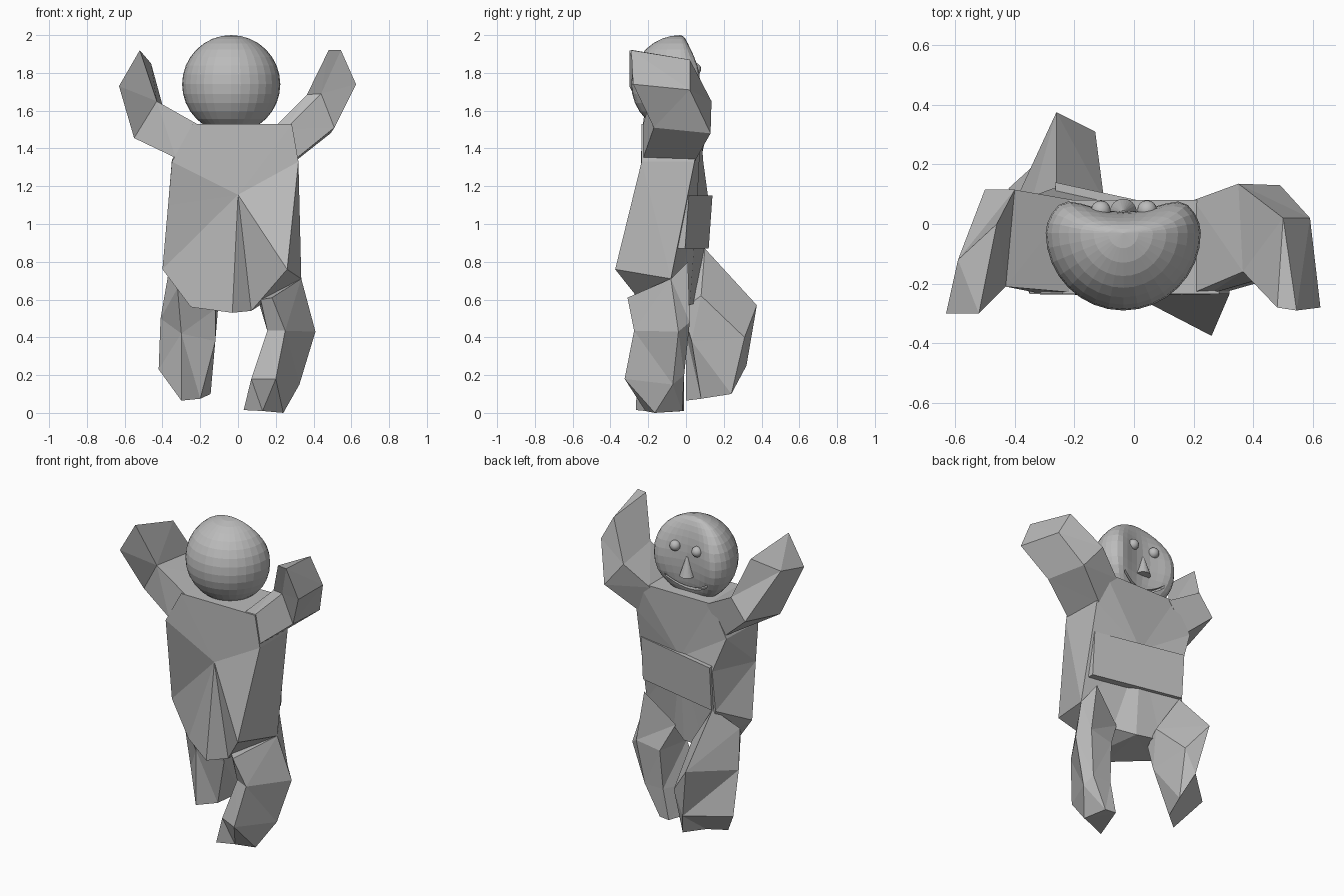
import bpy, bmesh, math
from mathutils import Vector

old = bpy.data.objects.get("Cube")
if old:
    bpy.data.objects.remove(old)

clay = bpy.data.materials.new("clay grey")
clay.use_nodes = True
GREY = (0.5, 0.5, 0.5, 1)
clay.diffuse_color = GREY
clay.node_tree.nodes["Principled BSDF"].inputs["Base Color"].default_value = GREY


def finish(name, bm):
    """Turn a bmesh into a flat-shaded object with the clay material."""
    bmesh.ops.recalc_face_normals(bm, faces=bm.faces)
    mesh = bpy.data.meshes.new(name)
    bm.to_mesh(mesh)
    bm.free()
    mesh.materials.append(clay)
    obj = bpy.data.objects.new(name, mesh)
    bpy.context.collection.objects.link(obj)
    return obj


def loft(name, rings, poles=None):
    """Skin matching cross-sections; cap the ends flat, or as fans to the poles."""
    bm = bmesh.new()
    loops = [[bm.verts.new(point) for point in ring] for ring in rings]
    for low, high in zip(loops, loops[1:]):
        for i in range(len(low)):
            j = (i + 1) % len(low)
            bm.faces.new((low[i], low[j], high[j], high[i]))
    ends = (loops[0], loops[-1])
    if poles:
        for end, pole in zip(ends, poles):
            tip = bm.verts.new(pole)
            for i in range(len(end)):
                bm.faces.new((end[i - 1], end[i], tip))
    else:
        for end in ends:
            bm.faces.new(end)
    # planar triangles keep the chiselled facets crisp
    bmesh.ops.triangulate(bm, faces=bm.faces)
    return finish(name, bm)


# Torso: two outlines joined by a band, each closed by a fan of facets
loft("torso", [
    [(-.24, -.235, 1.53), (-.35, -.235, 1.33), (-.37, -.18, 1.1), (-.4, -.1, .76),
     (-.25, -.145, .56), (-.03, -.28, .53), (.07, -.2, .54), (.26, -.375, .76),
     (.32, -.235, 1.33), (.285, -.235, 1.53)],
    [(-.24, .08, 1.53), (-.35, .09, 1.34), (-.27, .12, 1.12), (-.28, .1, .86),
     (-.16, .05, .58), (0, .02, .57), (.12, -.05, .6), (.335, -.08, .71),
     (.32, .045, 1.33), (.285, .08, 1.53)],
], poles=[(0, -.24, 1.155), (0, .06, 1.12)])

# Raised slab across the belly
belly = [(-.25, -.05), (.31, -.12), (.31, .015), (-.265, .14)]
loft("belly_slab", [[(x, y - inset, z) for x, y in belly]
                    for z, inset in ((.87, .02), (1.15, 0))])

# Arms: shoulder, elbow, hand
loft("left_arm", [
    [(.2, -.23, 1.52), (.25, -.235, 1.5), (.3, -.23, 1.34), (.3, .045, 1.33), (.2, .08, 1.52)],
    [(.365, -.16, 1.685), (.44, -.18, 1.69), (.51, -.17, 1.51), (.49, .13, 1.48), (.35, .135, 1.65)],
    [(.48, -.28, 1.92), (.545, -.29, 1.92), (.625, -.28, 1.74), (.59, .02, 1.71), (.5, .02, 1.87)],
])
loft("right_arm", [
    [(-.2, -.23, 1.52), (-.33, -.23, 1.35), (-.33, .08, 1.35), (-.2, .08, 1.52)],
    [(-.43, -.21, 1.65), (-.55, -.17, 1.455), (-.5, .115, 1.5), (-.4, .115, 1.63)],
    [(-.52, -.3, 1.92), (-.63, -.3, 1.73), (-.59, -.12, 1.76), (-.46, 0, 1.85)],
])

# Legs: hip, knee, shin and sole
loft("left_leg", [
    [(.12, -.24, .6), (.18, -.31, .61), (.335, -.08, .71), (.29, .01, .8), (.1, -.04, .62)],
    [(.155, -.23, .435), (.25, -.275, .435), (.41, -.04, .43), (.34, .02, .48), (.18, .01, .45)],
    [(.07, -.26, .18), (.2, -.325, .18), (.325, -.07, .15), (.3, -.01, .2), (.17, -.01, .2)],
    [(.03, -.265, .015), (.13, -.215, .01), (.24, -.165, 0), (.2, -.02, .01), (.13, -.01, .01)],
])
loft("right_leg", [
    [(-.37, -.02, .73), (-.32, -.1, .66), (-.12, -.02, .55), (-.1, .08, .62), (-.26, .1, .87)],
    [(-.41, .05, .5), (-.3, 0, .42), (-.12, .03, .38), (-.13, .31, .4), (-.26, .375, .57)],
    [(-.42, .12, .23), (-.3, 0, .065), (-.2, .08, .075), (-.145, .24, .1), (-.2, .32, .25)],
])

# Head: ball whose face side is pressed in between two cheeks
CENTRE = Vector((-.036, -.03, 1.74))
RADIUS = .26


def pressed(x, y):
    return y * min(.65, .27 + 9 * x * x) if y > 0 else y


bm = bmesh.new()
bmesh.ops.create_uvsphere(bm, u_segments=32, v_segments=16, radius=RADIUS)
for v in bm.verts:
    v.co.y = pressed(v.co.x, v.co.y)
bmesh.ops.translate(bm, verts=bm.verts, vec=CENTRE)
head = finish("head", bm)


def face_point(x, z):
    """Point on the pressed face at an offset from the head centre."""
    depth = math.sqrt(RADIUS ** 2 - x * x - z * z)
    return CENTRE + Vector((x, pressed(x, depth), z))


# Smile: curved slot cut into the face
slots = []
for step in range(-5, 6):
    x = step * .03
    p = face_point(x, -.18 + 2.6 * x * x)
    slots.append([p + Vector((0, y, z)) for y, z in
                  ((-.03, -.008), (.08, -.008), (.08, .008), (-.03, .008))])
cutter = loft("smile_cutter", slots)
cutter.hide_render = True
cutter.display_type = 'WIRE'
cutter.hide_set(True)
cut = head.modifiers.new("smile", 'BOOLEAN')
cut.operation = 'DIFFERENCE'
cut.solver = 'EXACT'
cut.object = cutter

# Eyes
for name, x in (("left_eye", .08), ("right_eye", -.075)):
    bm = bmesh.new()
    bmesh.ops.create_uvsphere(bm, u_segments=16, v_segments=10, radius=.033)
    bmesh.ops.translate(bm, verts=bm.verts, vec=face_point(x, .08))
    eye = finish(name, bm)
    eye.data.shade_smooth()

# Nose: upright cone
bm = bmesh.new()
bmesh.ops.create_cone(bm, cap_ends=True, segments=24, radius1=.045, radius2=.006, depth=.12)
bmesh.ops.translate(bm, verts=bm.verts, vec=face_point(0, -.035))
finish("nose", bm)
